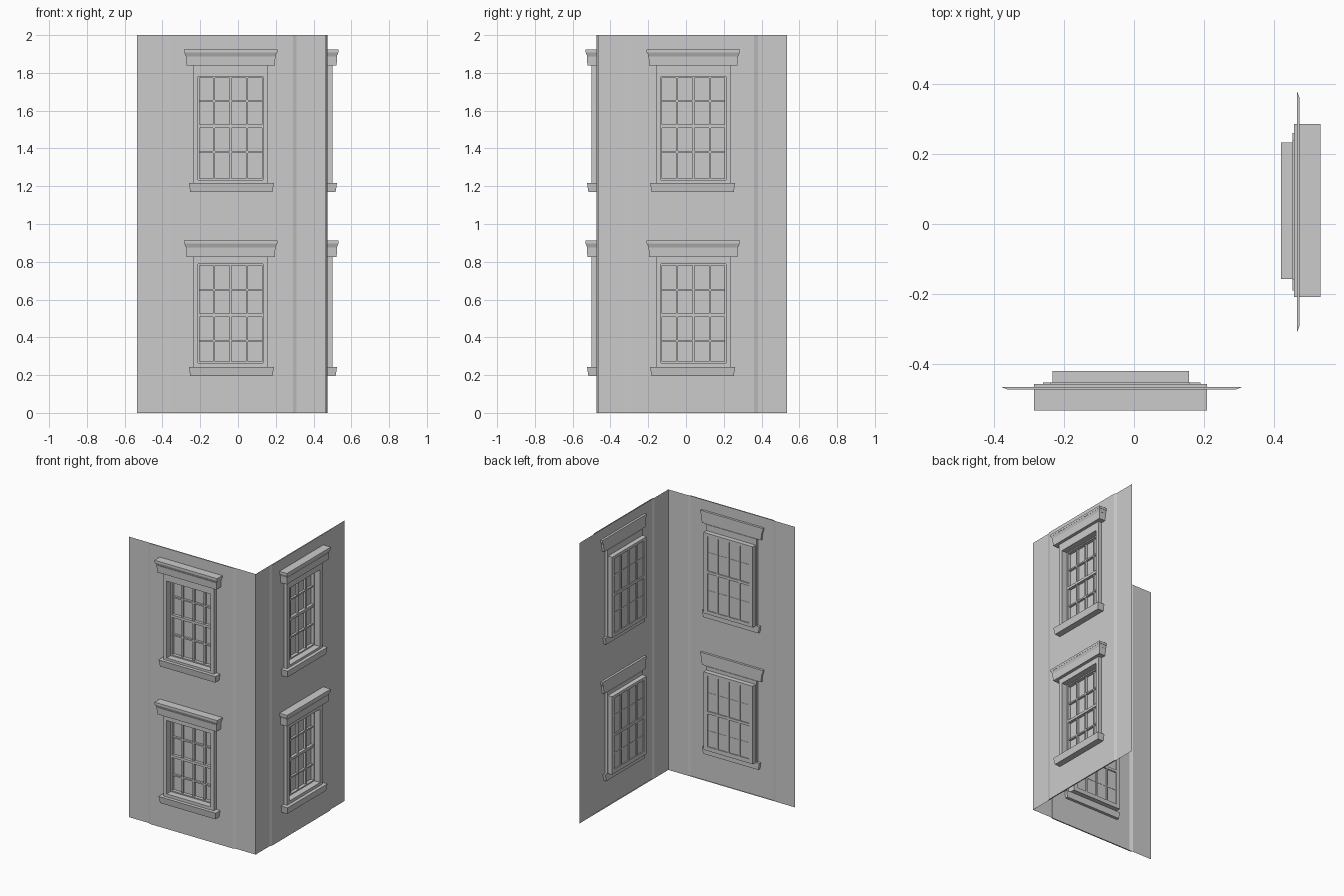
import bpy
import bmesh

cube = bpy.data.objects.get("Cube")
if cube:
    bpy.data.objects.remove(cube, do_unlink=True)

stone = bpy.data.materials.new("pale_grey")
stone.use_nodes = True
stone.diffuse_color = (0.6, 0.6, 0.6, 1)
bsdf = stone.node_tree.nodes["Principled BSDF"]
bsdf.inputs["Base Color"].default_value = (0.6, 0.6, 0.6, 1)
bsdf.inputs["Roughness"].default_value = 0.8


def finish(bm, name, side):
    """Make the object, reflecting it across the corner diagonal for the side wall."""
    if side == "side":
        for v in bm.verts:
            v.co.x, v.co.y = -v.co.y, -v.co.x
        bmesh.ops.reverse_faces(bm, faces=bm.faces[:])
    mesh = bpy.data.meshes.new(side + "_" + name)
    bm.to_mesh(mesh)
    bm.free()
    mesh.materials.append(stone)
    obj = bpy.data.objects.new(side + "_" + name, mesh)
    bpy.context.collection.objects.link(obj)


def add_box(bm, x, y, z, taper=0.0):
    """Box from ranges; taper pulls the lower front and ends inwards."""
    for v in bmesh.ops.create_cube(bm, size=1)["verts"]:
        low, front, right = v.co.z < 0, v.co.y < 0, v.co.x > 0
        pull = taper if low else 0
        v.co = (x[1] - pull if right else x[0] + pull,
                y[0] + pull if front else y[1],
                z[0] if low else z[1])


def add_frame(bm, outer, inner, y):
    """Rectangular frame; outer and inner are (x0, x1, z0, z1)."""
    a, b, c, d = outer
    e, f, g, h = inner
    add_box(bm, (a, e), y, (c, d))
    add_box(bm, (f, b), y, (c, d))
    add_box(bm, (e, f), y, (c, g))
    add_box(bm, (e, f), y, (h, d))


def build_wall(side):
    # Wall sheet with a shallow raised centre panel and two openings
    profile = [(-0.535, -0.465), (-0.38, -0.465), (-0.36, -0.473), (-0.22, -0.473),
               (0.14, -0.473), (0.29, -0.473), (0.31, -0.465), (0.465, -0.465)]
    levels = [0, 0.255, 0.8, 1.225, 1.792, 2]
    bm = bmesh.new()
    grid = [[bm.verts.new((x, y, z)) for x, y in profile] for z in levels]
    for r in range(len(levels) - 1):
        for c in range(len(profile) - 1):
            if c == 3 and r in (1, 3):
                continue
            bm.faces.new((grid[r][c], grid[r][c + 1], grid[r + 1][c + 1], grid[r + 1][c]))
    # Caps over the raised panel
    bm.faces.new(grid[-1][1:7])
    bm.faces.new(grid[0][6:0:-1])
    finish(bm, "wall", side)


def build_window(side, level, head, top, bottom, sill, rail):
    # Cornice: fascia, sloped moulding and frieze
    bm = bmesh.new()
    back = -0.457
    add_box(bm, (-0.286, 0.208), (-0.532, back), (head + 0.07, head + 0.086))
    add_box(bm, (-0.284, 0.206), (-0.531, back), (head + 0.05, head + 0.07), 0.008)
    add_box(bm, (-0.275, 0.198), (-0.525, back), (head, head + 0.05), 0.003)
    finish(bm, level + "_cornice", side)

    # Sill
    bm = bmesh.new()
    add_box(bm, (-0.26, 0.19), (-0.524, -0.453), (sill - 0.048, sill), 0.007)
    finish(bm, level + "_sill", side)

    # Outer casing and the inner sash frame
    bm = bmesh.new()
    add_frame(bm, (-0.238, 0.16, sill, head), (-0.212, 0.132, bottom, top), (-0.5, -0.453))
    finish(bm, level + "_casing", side)
    bm = bmesh.new()
    add_frame(bm, (-0.232, 0.157, sill, top + 0.012),
              (-0.204, 0.126, bottom + 0.008, top - 0.008), (-0.455, -0.42))
    finish(bm, level + "_sash_frame", side)

    # Pane
    bm = bmesh.new()
    add_box(bm, (-0.21, 0.13), (-0.432, -0.427), (bottom, top))
    finish(bm, level + "_pane", side)

    # Glazing bars and meeting rail
    bm = bmesh.new()
    for x in (-0.127, -0.039, 0.048):
        add_box(bm, (x - 0.005, x + 0.005), (-0.448, -0.42), (bottom, top))
    for offset, half in ((-0.135, 0.005), (0, 0.009), (0.135, 0.005)):
        depth = (-0.453, -0.419) if offset == 0 else (-0.447, -0.425)
        add_box(bm, (-0.206, 0.128), depth, (rail + offset - half, rail + offset + half))
    finish(bm, level + "_glazing_bars", side)


for side in ("front", "side"):
    build_wall(side)
    build_window(side, "lower", 0.826, 0.788, 0.265, 0.244, 0.517)
    build_window(side, "upper", 1.838, 1.782, 1.234, 1.218, 1.517)
